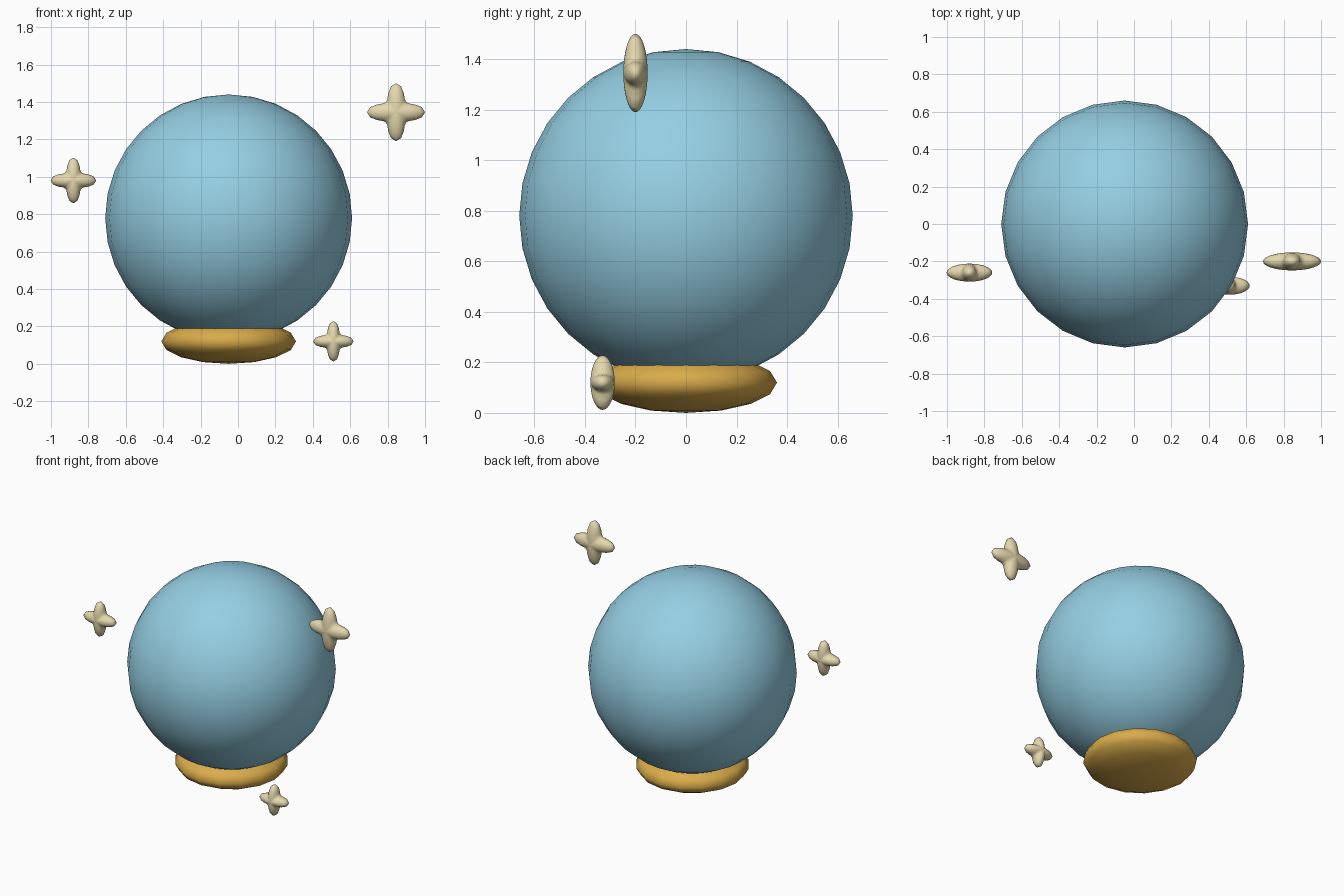
import bpy
import bmesh
import math
from mathutils import Matrix, Vector

cube = bpy.data.objects.get("Cube")
if cube:
    bpy.data.objects.remove(cube, do_unlink=True)


def make_material(name, rgb):
    mat = bpy.data.materials.new(name)
    mat.use_nodes = True
    color = (*rgb, 1.0)
    mat.diffuse_color = color
    mat.node_tree.nodes["Principled BSDF"].inputs["Base Color"].default_value = color
    return mat


def make_ball(name, center, radii, segments, rings, mat, shape=None):
    """Smooth ellipsoid; shape(angle) scales the radius around the front-back axis."""
    bm = bmesh.new()
    bmesh.ops.create_uvsphere(bm, u_segments=segments, v_segments=rings, radius=1.0)
    if shape:
        for v in bm.verts:
            k = shape(math.atan2(v.co.y, v.co.x))
            v.co.x *= k
            v.co.y *= k
        # Turn the poles to face front and back
        bmesh.ops.rotate(bm, verts=bm.verts, cent=(0, 0, 0),
                         matrix=Matrix.Rotation(math.pi / 2, 3, 'X'))
    bmesh.ops.scale(bm, verts=bm.verts, vec=Vector(radii))
    for f in bm.faces:
        f.smooth = True
    mesh = bpy.data.meshes.new(name)
    bm.to_mesh(mesh)
    bm.free()
    mesh.materials.append(mat)
    obj = bpy.data.objects.new(name, mesh)
    obj.location = center
    bpy.context.collection.objects.link(obj)
    return obj


def four_points(angle):
    return 0.5 + 0.5 * abs(math.cos(2 * angle)) ** 2.6


glass = make_material("sky blue glass", (0.30, 0.62, 0.77))
gold = make_material("gold", (0.70, 0.41, 0.07))
cream = make_material("pale cream", (0.78, 0.69, 0.42))

# Ball resting in a flattened round base
make_ball("crystal_ball", (-0.05, 0, 0.78), (0.66, 0.66, 0.66), 24, 16, glass)
make_ball("base", (-0.05, 0, 0.12), (0.36, 0.36, 0.12), 16, 8, gold)

# Puffy four-pointed sparkles floating around the ball
sparkles = [
    ("large_sparkle", (0.845, -0.20, 1.345), 0.155),
    ("medium_sparkle", (-0.88, -0.26, 0.98), 0.122),
    ("small_sparkle", (0.51, -0.33, 0.12), 0.108),
]
for name, center, size in sparkles:
    make_ball(name, center, (size, 0.048, size), 32, 16, cream, four_points)
